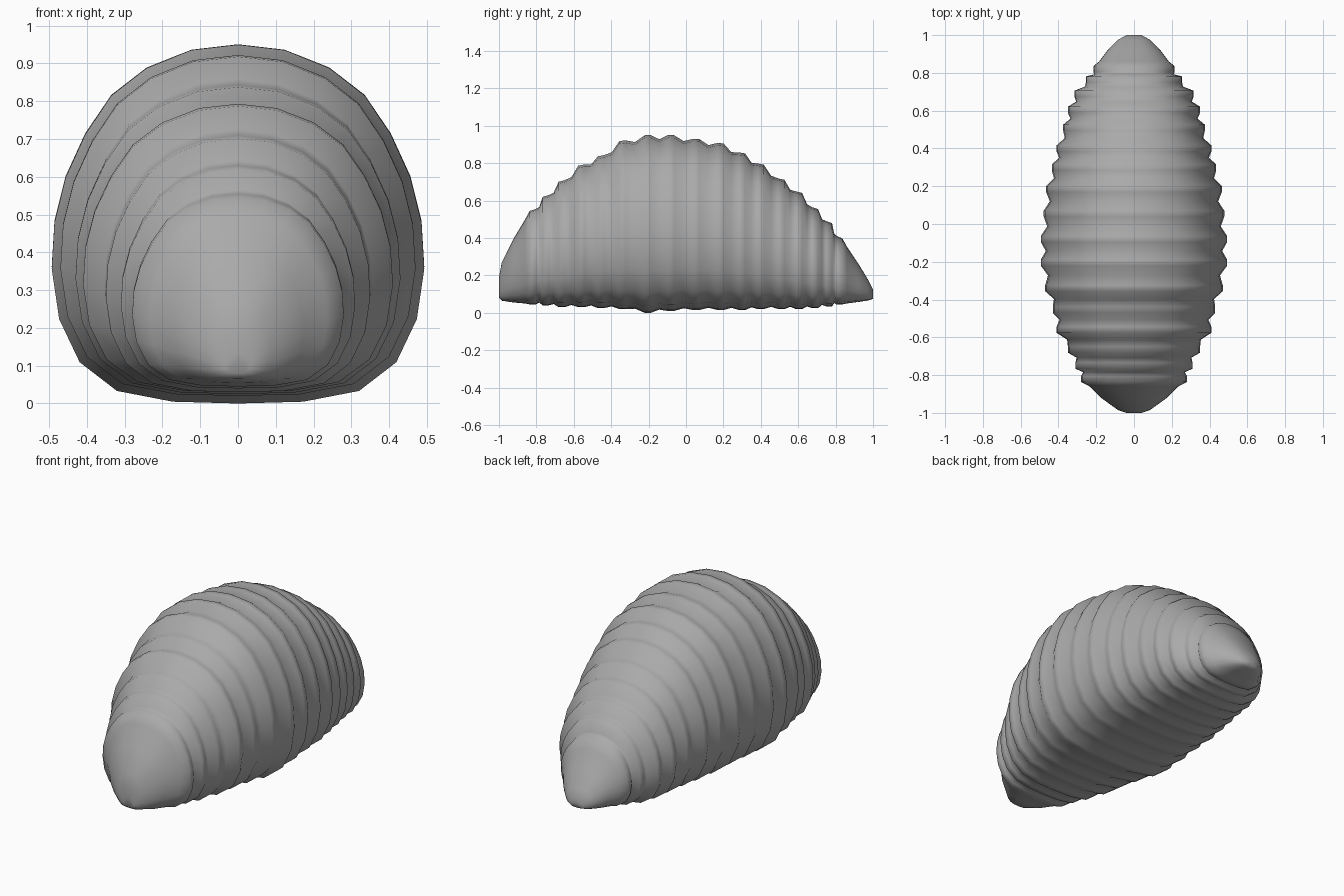
import bpy, bmesh

if "Cube" in bpy.data.objects:
    bpy.data.objects.remove(bpy.data.objects["Cube"])

# Half cross-section at unit size: (fraction of half width, fraction of height), top to bottom
HALF = [(0, 1), (.25, .985), (.49, .935), (.68, .858), (.82, .75), (.925, .63), (.985, .505),
        (1, .375), (.96, .235), (.85, .115), (.65, .035), (.35, .005), (0, 0)]
SECTION = HALF + [(-x, z) for x, z in HALF[-2:0:-1]]

# Crest of each rib: y, half width, bottom, top
RIBS = [(-.82, .28, .045, .55), (-.75, .31, .04, .625), (-.665, .35, .03, .705),
        (-.56, .41, .03, .79), (-.455, .43, .025, .84), (-.34, .47, .02, .92),
        (-.205, .493, .0, .95), (-.08, .493, .01, .95), (.055, .478, .015, .93),
        (.185, .465, .015, .907), (.30, .435, .015, .855), (.40, .41, .02, .795),
        (.51, .375, .02, .715), (.605, .35, .02, .645), (.69, .315, .025, .56),
        (.765, .255, .035, .485), (.82, .215, .045, .405)]
# Plain tapering tips
FRONT_TIP = [(-1, .04, .08, .19), (-.985, .085, .065, .27), (-.92, .175, .055, .40),
             (-.86, .235, .05, .50)]
BACK_TIP = [(.86, .185, .05, .355), (.92, .14, .058, .265), (.975, .085, .066, .175),
            (1, .04, .075, .125)]


def ribbed_rings():
    """Flat-topped crests with a groove halfway between neighbours."""
    rings = []
    for i, a in enumerate(RIBS):
        b = RIBS[min(i + 1, len(RIBS) - 1)]
        prev = RIBS[max(i - 1, 0)]
        slope = (b[3] - prev[3]) / (b[0] - prev[0])
        w = .016
        rings += [(a[0] + s * w, a[1], a[2], a[3] + s * w * slope * .3) for s in (-1, 1)]
        if b is not a:
            mid = [(p + q) / 2 for p, q in zip(a, b)]
            rings.append((mid[0], mid[1] - .026, mid[2] + .012, mid[3] - .022))
    return rings


def loft(name, rings, material):
    bm = bmesh.new()
    loops = [[bm.verts.new((u * w, y, lo + v * (hi - lo))) for u, v in SECTION]
             for y, w, lo, hi in rings]
    n = len(SECTION)
    for a, b in zip(loops, loops[1:]):
        for i in range(n):
            j = (i + 1) % n
            bm.faces.new((a[i], a[j], b[j], b[i]))
    # Close both ends with fans
    for loop, (y, w, lo, hi) in ((loops[0], rings[0]), (loops[-1], rings[-1])):
        tip = bm.verts.new((0, y, (lo + hi) / 2))
        for i in range(n):
            bm.faces.new((loop[i], loop[(i + 1) % n], tip))
    bmesh.ops.recalc_face_normals(bm, faces=bm.faces)
    for f in bm.faces:
        f.smooth = True
    mesh = bpy.data.meshes.new(name)
    bm.to_mesh(mesh)
    bm.free()
    mesh.materials.append(material)
    obj = bpy.data.objects.new(name, mesh)
    bpy.context.collection.objects.link(obj)
    return obj


grey = bpy.data.materials.new("mid grey")
grey.diffuse_color = (.4, .4, .4, 1)
grey.use_nodes = True
grey.node_tree.nodes["Principled BSDF"].inputs["Base Color"].default_value = grey.diffuse_color

# Ribbed body with smooth tips
loft("ribbed_body", FRONT_TIP + ribbed_rings() + BACK_TIP, grey)
